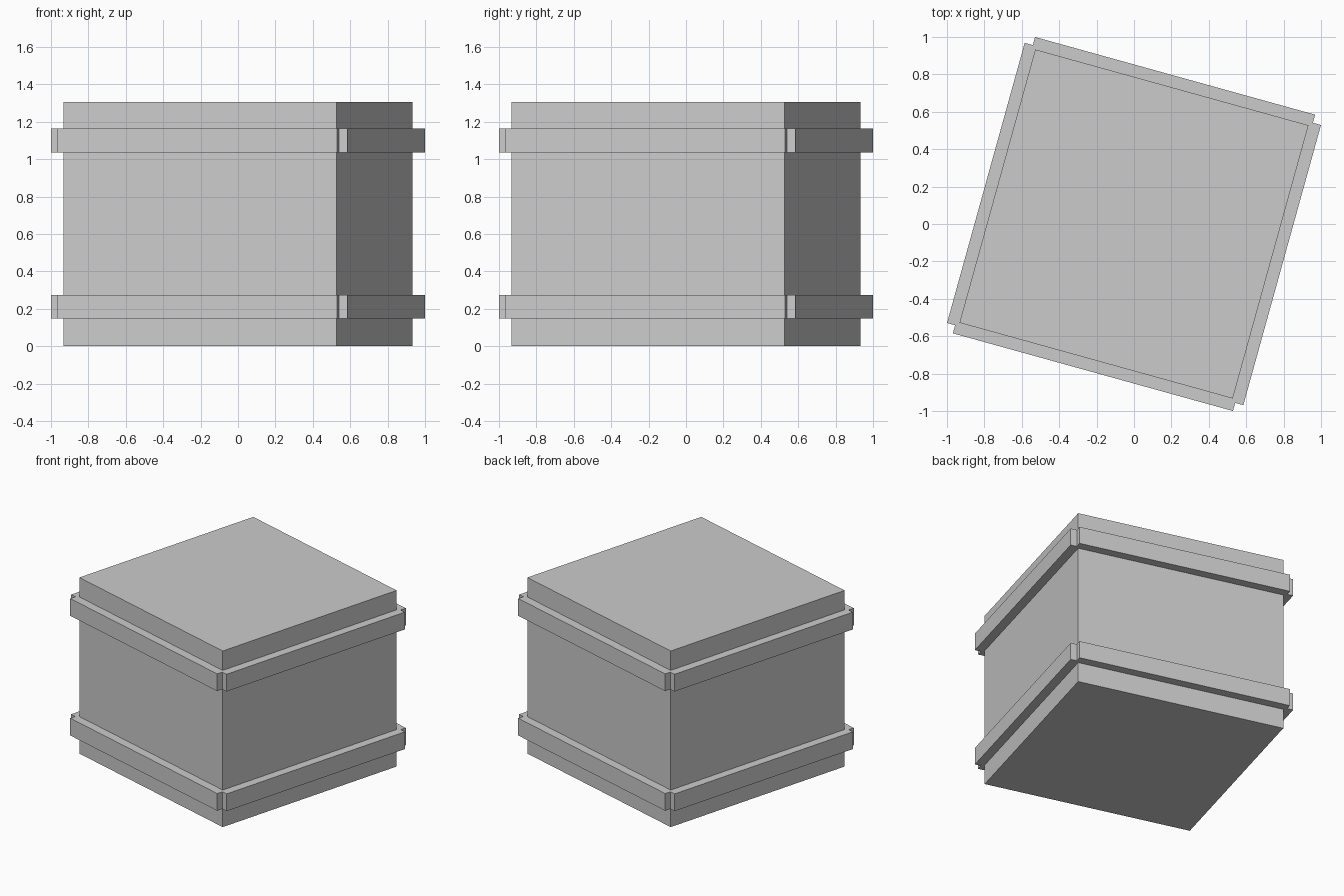
import bpy
from math import radians
from mathutils import Matrix

# Remove the default cube
cube = bpy.data.objects.get("Cube")
if cube:
    bpy.data.objects.remove(cube, do_unlink=True)

# Single plain grey
grey = bpy.data.materials.new("plain grey")
grey.use_nodes = True
colour = (0.6, 0.6, 0.6, 1)
grey.diffuse_color = colour
grey.node_tree.nodes["Principled BSDF"].inputs["Base Color"].default_value = colour

TURN = Matrix.Rotation(radians(-15.5), 4, "Z")
HEIGHT = 1.307
BODY = 0.758         # half width of the body
BAND_LENGTH = 0.777  # half length of each band
BAND_OUTER = 0.822   # distance from the centre to a band's outer face
BAND_HEIGHT = 0.128


def box(name, half_x, half_y, z, height):
    bpy.ops.mesh.primitive_cube_add(size=1)
    obj = bpy.context.object
    obj.name = name
    size = Matrix.Diagonal((2 * half_x, 2 * half_y, height, 1))
    obj.data.transform(TURN @ Matrix.Translation((0, 0, z)) @ size)
    obj.data.materials.append(grey)


# Crate body
box("crate_body", BODY, BODY, HEIGHT / 2, HEIGHT)

# Two levels of bands, each a pair of crossing slabs that leaves notched corners
for level, z in (("lower", 0.211), ("upper", 1.099)):
    box(level + "_front_back_band", BAND_LENGTH, BAND_OUTER, z, BAND_HEIGHT)
    box(level + "_side_band", BAND_OUTER, BAND_LENGTH, z, BAND_HEIGHT)
